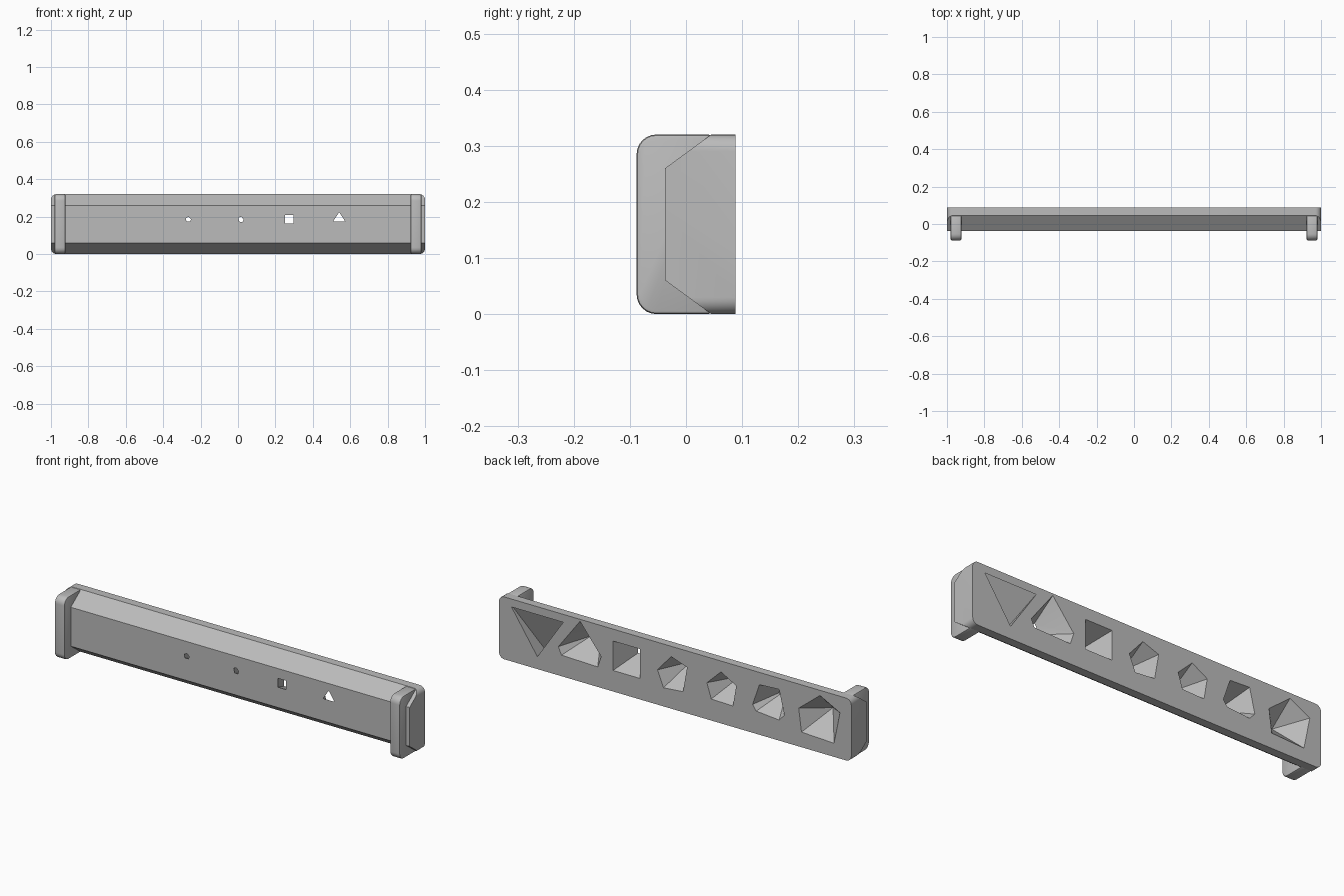
import bpy, bmesh
from mathutils import Vector
from math import sin, cos, pi, radians

if "Cube" in bpy.data.objects:
    bpy.data.objects.remove(bpy.data.objects["Cube"], do_unlink=True)

grey = bpy.data.materials.new("plain grey")
grey.use_nodes = True
grey.diffuse_color = (0.5, 0.5, 0.5, 1)
grey.node_tree.nodes["Principled BSDF"].inputs["Base Color"].default_value = (0.5, 0.5, 0.5, 1)

H = 0.32                      # height
BACK, FACE, LIP = 0.088, -0.037, -0.088


def hull(name, points):
    """Convex solid around a set of points."""
    bm = bmesh.new()
    for p in points:
        bm.verts.new(p)
    bmesh.ops.convex_hull(bm, input=bm.verts[:])
    bmesh.ops.dissolve_limit(bm, angle_limit=0.01, verts=bm.verts[:], edges=bm.edges[:])
    bmesh.ops.recalc_face_normals(bm, faces=bm.faces[:])
    mesh = bpy.data.meshes.new(name)
    bm.to_mesh(mesh)
    bm.free()
    mesh.materials.append(grey)
    ob = bpy.data.objects.new(name, mesh)
    bpy.context.collection.objects.link(ob)
    return ob


def activate(ob):
    bpy.ops.object.select_all(action='DESELECT')
    ob.select_set(True)
    bpy.context.view_layer.objects.active = ob


def boolean(ob, cutter, operation):
    cutter.hide_render = True
    mod = ob.modifiers.new("cut", 'BOOLEAN')
    mod.operation, mod.object, mod.solver = operation, cutter, 'EXACT'
    activate(ob)
    bpy.ops.object.modifier_apply(modifier=mod.name)
    bpy.data.objects.remove(cutter, do_unlink=True)


def corner(cx, cz, r, start):
    """Quarter circle of points."""
    return [(cx + r * cos(start + i * pi / 12), cz + r * sin(start + i * pi / 12))
            for i in range(7)]


# Bar with chamfered front
half = [(BACK, 0), (0.045, 0), (FACE, 0.06)]
profile = half + [(y, H - z) for y, z in half]
body = hull("bar", [(x, y, z) for x in (-1, 1) for y, z in profile])

# Rounded ends
r = 0.03
outline = (corner(1 - r, H - r, r, 0) + corner(r - 1, H - r, r, pi / 2)
           + corner(r - 1, r, r, pi) + corner(1 - r, r, r, 1.5 * pi))
boolean(body, hull("end_rounder", [(x, y, z) for x, z in outline for y in (-0.2, 0.2)]), 'INTERSECT')


def pocket(name, opening, tip):
    """Tapered pocket: the opening is carried past the back, the tip is given."""
    c = sum((Vector(p) for p in opening), Vector((0, 0))) / len(opening)
    back = []
    for p in opening:
        q = c + (Vector(p) - c) * 1.04
        back.append((q.x, BACK + 0.006, q.y))
    boolean(body, hull(name, back + tip), 'DIFFERENCE')


def small(opening, scale, centre, y):
    """Shrunken copy of an opening."""
    c = sum((Vector(p) for p in opening), Vector((0, 0))) / len(opening)
    return [(centre[0] + (p[0] - c.x) * scale, y, centre[1] + (p[1] - c.y) * scale)
            for p in opening]


# Four-sided solid, lying tilted with its point through the lower chamfer
tetra = [(0.934, 0.081, 0.285), (0.63, 0.081, 0.285), (0.782, -0.008, 0.037), (0.782, 0.285, 0.118)]
boolean(body, hull("tetra_pocket", tetra), 'DIFFERENCE')

# Cube corner with triangular hole
pocket("cube_pocket",
       [(0.54, 0.308), (0.42, 0.16), (0.44, 0.102), (0.645, 0.107), (0.662, 0.147)],
       [(0.541, -0.041, 0.22), (0.513, -0.041, 0.177), (0.569, -0.041, 0.177)])

# Square pyramid with square hole
square = [(0.2, 0.108), (0.352, 0.108), (0.352, 0.258), (0.2, 0.258)]
pocket("octa_pocket", square, small(square, 0.28, (0.275, 0.187), -0.041))

# Two five-sided pockets with tiny holes
five_a = [(0.023, 0.267), (-0.068, 0.235), (-0.045, 0.105), (0.066, 0.095), (0.1, 0.178)]
five_b = [(-0.26, 0.264), (-0.347, 0.215), (-0.328, 0.107), (-0.205, 0.11), (-0.18, 0.187)]
pocket("five_sided_pocket_a", five_a, small(five_a, 0.14, (0.016, 0.185), -0.041))
pocket("five_sided_pocket_b", five_b, small(five_b, 0.14, (-0.265, 0.185), -0.041))

# Twelve-sided solid
dodeca = [(-0.478, 0.256), (-0.59, 0.262), (-0.62, 0.137), (-0.59, 0.105), (-0.46, 0.116), (-0.44, 0.145)]
pocket("dodeca_pocket", dodeca, small(dodeca, 0.25, (-0.53, 0.185), -0.028))

# Twenty-sided solid
icosa = [(-0.822, 0.294), (-0.937, 0.235), (-0.903, 0.068), (-0.716, 0.076), (-0.7, 0.196)]
pocket("icosa_pocket", icosa, [(-0.815, -0.028, 0.185)])

# End flanges with rounded front
r = 0.035
side = (corner(LIP + r, H - r, r, pi / 2) + corner(LIP + r, r, r, pi)
        + [(0.046, 0), (0.046, H)])
for label, s in (("left", 1), ("right", -1)):
    flange = hull(label + "_flange", [(s * x, y, z) for x in (0.923, 0.98) for y, z in side])
    bevel = flange.modifiers.new("soft edge", 'BEVEL')
    bevel.width, bevel.segments = 0.006, 2
    bevel.limit_method, bevel.angle_limit = 'ANGLE', radians(50)
    activate(flange)
    bpy.ops.object.modifier_apply(modifier=bevel.name)
    bpy.ops.object.shade_smooth_by_angle(angle=radians(30))

activate(body)
bpy.ops.object.shade_smooth_by_angle(angle=radians(20))
